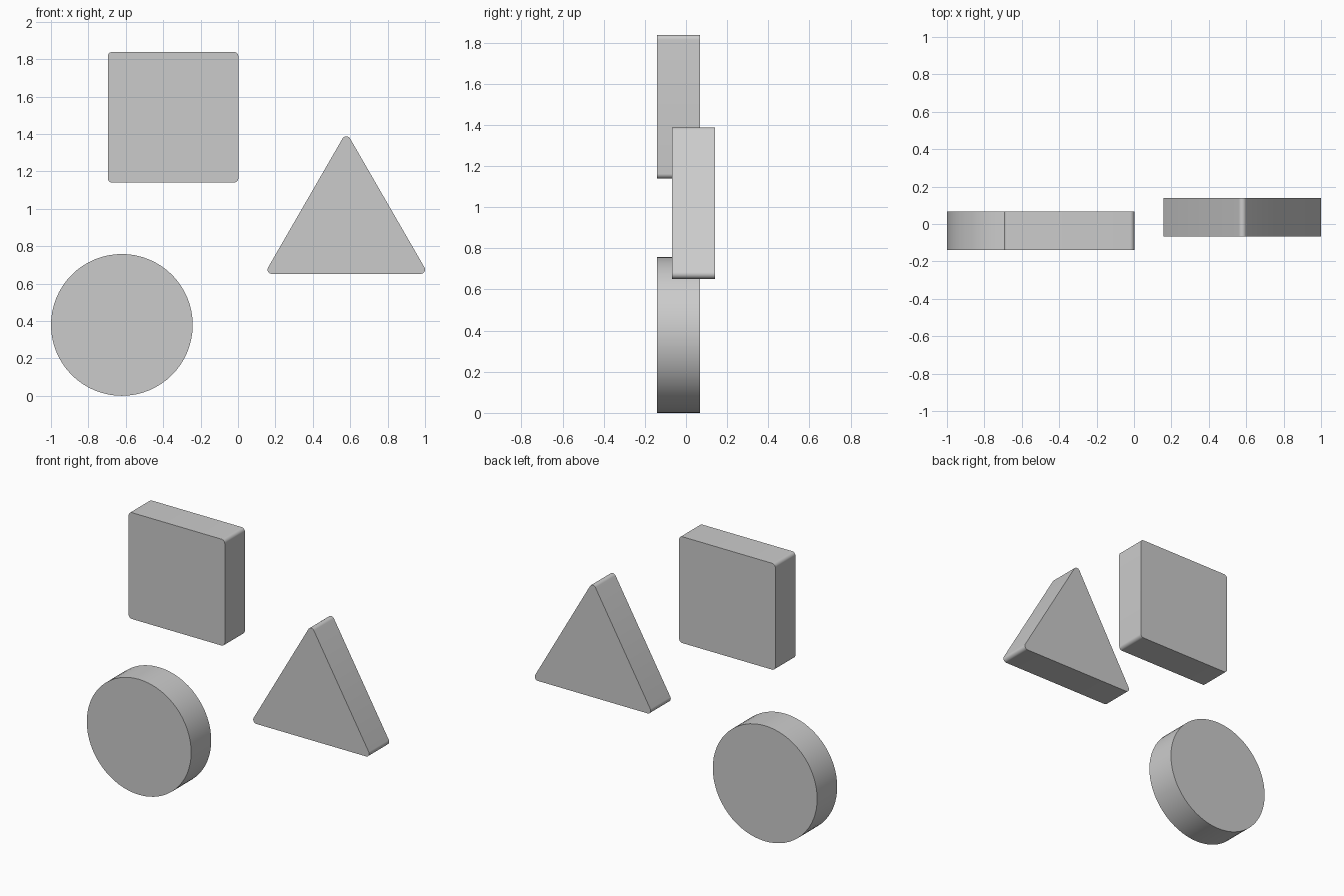
import bpy, bmesh, math

if "Cube" in bpy.data.objects:
    bpy.data.objects.remove(bpy.data.objects["Cube"])

THICK = 0.208      # depth of every block
CORNER = 0.023     # corner rounding radius


def rounded_outline(cx, cz, reach, sides, start, steps=8):
    """Regular polygon with arc corners; reach = distance to each arc centre."""
    pts = []
    for i in range(sides):
        a = start + i * math.tau / sides
        ox, oz = cx + reach * math.cos(a), cz + reach * math.sin(a)
        for s in range(steps + 1):
            t = a + (s / steps - 0.5) * math.tau / sides
            pts.append((ox + CORNER * math.cos(t), oz + CORNER * math.sin(t)))
    return pts


def circle_outline(cx, cz, r, n=64):
    return [(cx + r * math.cos(i * math.tau / n), cz + r * math.sin(i * math.tau / n))
            for i in range(n)]


def block(name, outline, y_front):
    """Extrude an x-z outline backwards from y_front."""
    bm = bmesh.new()
    face = bm.faces.new([bm.verts.new((x, y_front, z)) for x, z in outline])
    ext = bmesh.ops.extrude_face_region(bm, geom=[face], use_keep_orig=True)
    verts = [g for g in ext["geom"] if isinstance(g, bmesh.types.BMVert)]
    bmesh.ops.translate(bm, verts=verts, vec=(0, THICK, 0))
    bmesh.ops.recalc_face_normals(bm, faces=bm.faces)
    mesh = bpy.data.meshes.new(name)
    bm.to_mesh(mesh)
    bm.free()
    ob = bpy.data.objects.new(name, mesh)
    bpy.context.collection.objects.link(ob)
    bpy.ops.object.select_all(action='DESELECT')
    ob.select_set(True)
    bpy.context.view_layer.objects.active = ob
    bpy.ops.object.shade_smooth_by_angle(angle=math.radians(30))


# Square block, upper left
half = 0.349 - CORNER
block("square_block",
      rounded_outline(-0.347, 1.489, half * math.sqrt(2), 4, math.pi / 4), -0.14)

# Round block, lower left, resting on the ground
block("round_block", circle_outline(-0.621, 0.379, 0.379), -0.14)

# Triangle block, right, set further back
reach = (0.842 - 2 * CORNER) / math.sqrt(3)
block("triangle_block",
      rounded_outline(0.579, 0.652 + CORNER + reach / 2, reach, 3, math.pi / 2),
      -0.068)
